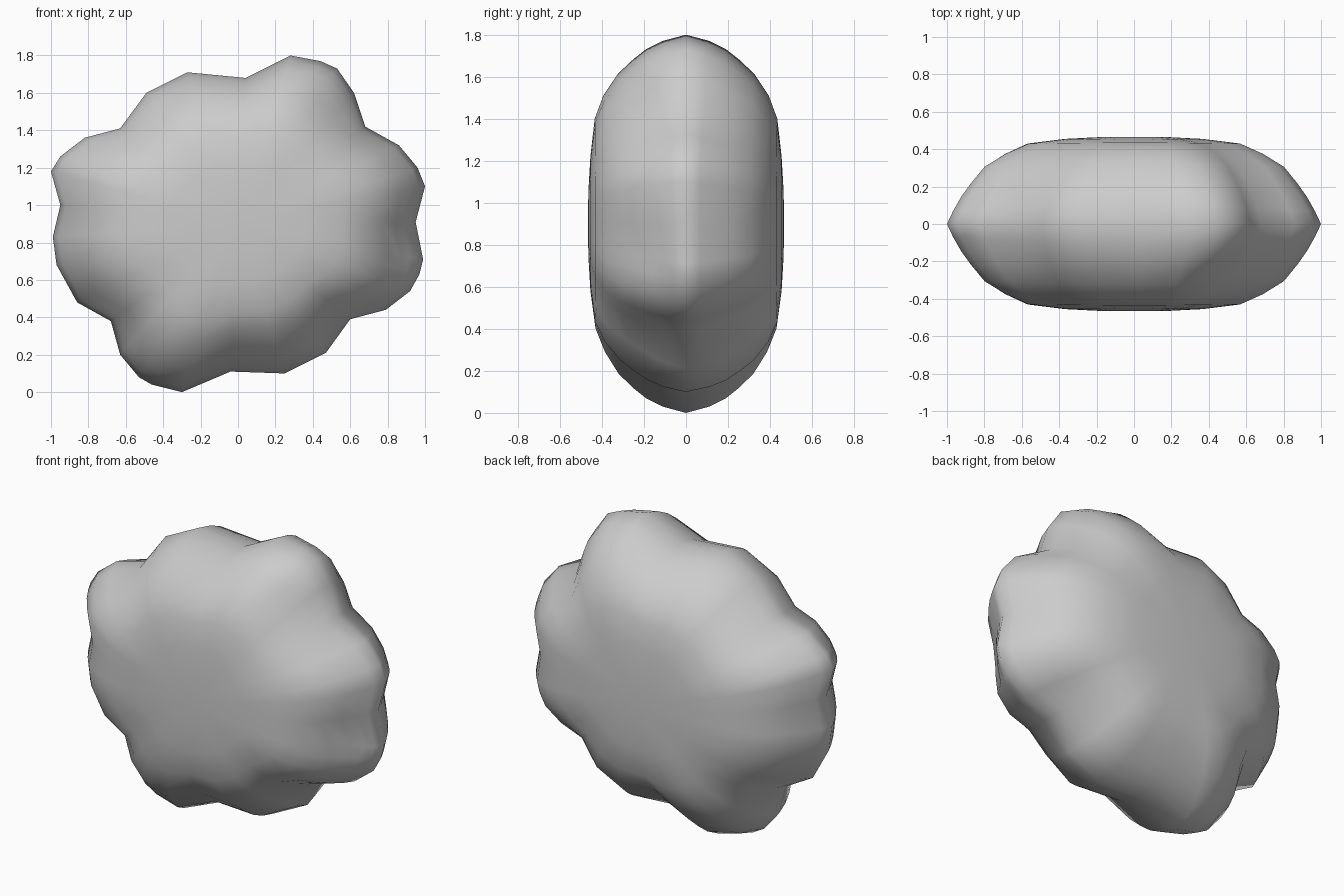
import bpy, bmesh, math

if "Cube" in bpy.data.objects:
    bpy.data.objects.remove(bpy.data.objects["Cube"])

# Lobed front outline (x, z)
outline = [(1.0, 1.10), (.96, 1.2), (.86, 1.32), (.68, 1.42), (.62, 1.6), (.53, 1.73),
           (.44, 1.77), (.28, 1.80), (.04, 1.68), (-.27, 1.71), (-.49, 1.6), (-.63, 1.41),
           (-.82, 1.36), (-.95, 1.26), (-1.0, 1.18), (-.95, 1.0), (-.99, .83), (-.97, .68),
           (-.86, .48), (-.68, .38), (-.63, .2), (-.53, .08), (-.46, .04), (-.3, 0),
           (-.04, .11), (.25, .10), (.47, .21), (.60, .39), (.79, .44), (.92, .54),
           (.97, .63), (.99, .71), (.95, .91)]
CZ = .9

# Puff rings: fraction of outline, half depth at left/right tips, half depth at top/bottom
rings = [(.97, .065, .115), (.93, .14, .195), (.88, .215, .255), (.81, .305, .325),
         (.70, .375, .395), (.58, .43, .435), (.38, .455, .455), (.18, .465, .465)]

# Soft hollows: x, z, side, amount, radius
dents = [(.88, .74, -1, .08, .14), (.48, 1.54, -1, .05, .12), (.40, .28, -1, .05, .16),
         (-.04, .25, -1, .04, .13), (-.66, .42, -1, .03, .13),
         (.60, .42, 1, .04, .13), (-.04, .25, 1, .04, .13)]


def place(x, z, ring, side):
    """Puffed point: lobes fade towards a smooth oval near the middle."""
    s, y_tip, y_top = ring
    a = math.atan2(z - CZ, x)
    r = math.hypot(x, z - CZ)
    oval = 1 / math.hypot(math.cos(a) / .97, math.sin(a) / .84)
    rad = s * (oval + (r - oval) * s)
    px, pz = rad * math.cos(a), CZ + rad * math.sin(a)
    w = math.sin(a) ** 2
    y = y_tip * (1 - w) + y_top * w
    for dx, dz, dside, amount, size in dents:
        if dside == side:
            d2 = (px - dx) ** 2 + (pz - dz) ** 2
            y -= amount * math.exp(-d2 / size ** 2) * min(1, y / .2)
    return px, side * y, pz


bm = bmesh.new()
rim = [bm.verts.new((x, 0, z)) for x, z in outline]
N = len(rim)
for side in (-1, 1):
    prev = rim
    for level in rings:
        ring = [bm.verts.new(place(x, z, level, side)) for x, z in outline]
        for i in range(N):
            j = (i + 1) % N
            bm.faces.new((prev[i], prev[j], ring[j], ring[i]))
        prev = ring
    tip = bm.verts.new((0, side * .466, CZ))
    for i in range(N):
        bm.faces.new((prev[i], prev[(i + 1) % N], tip))
bmesh.ops.recalc_face_normals(bm, faces=bm.faces)
for f in bm.faces:
    f.smooth = True

# Puffy cloud body
mesh = bpy.data.meshes.new("puffy_body")
bm.to_mesh(mesh)
bm.free()
body = bpy.data.objects.new("puffy_body", mesh)
bpy.context.collection.objects.link(body)
